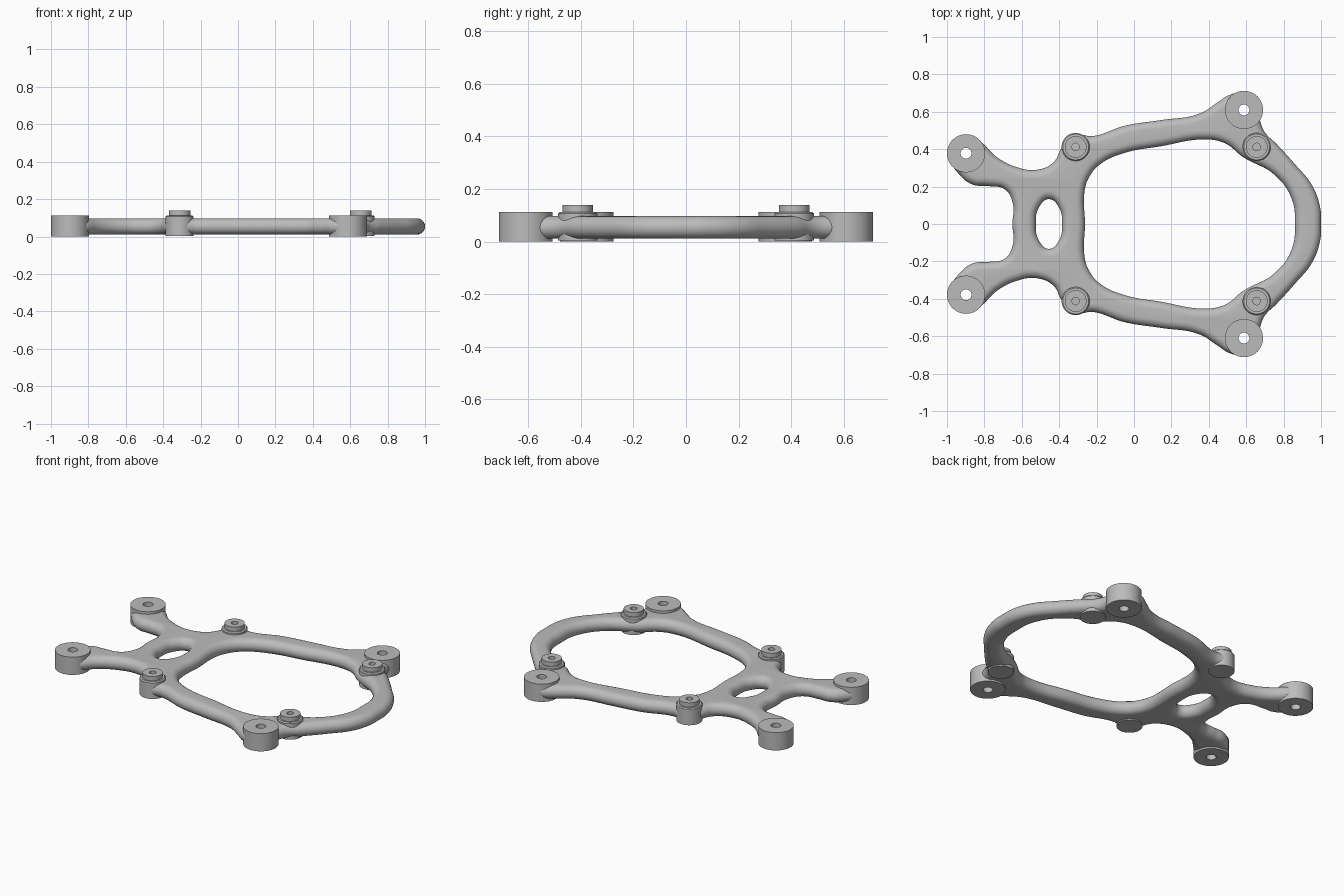
import bpy, bmesh, math

cube = bpy.data.objects.get("Cube")
if cube:
    bpy.data.objects.remove(cube, do_unlink=True)

grey = bpy.data.materials.new("plain_grey")
grey.use_nodes = True
colour = (0.5, 0.5, 0.5, 1)
grey.diffuse_color = colour
grey.node_tree.nodes["Principled BSDF"].inputs["Base Color"].default_value = colour

MID, HALF = 0.054, 0.043          # frame centre height and half thickness
BIG = {"left": (-0.898, 0.378), "right": (0.588, 0.61)}
SMALL = {"left": (-0.312, 0.412), "right": (0.656, 0.412)}


def add_mesh(name, mesh):
    obj = bpy.data.objects.new(name, mesh)
    bpy.context.collection.objects.link(obj)
    mesh.materials.clear()
    mesh.materials.append(grey)
    return obj


def smooth(obj, angle):
    bpy.ops.object.select_all(action="DESELECT")
    obj.select_set(True)
    bpy.context.view_layer.objects.active = obj
    bpy.ops.object.shade_smooth_by_angle(angle=math.radians(angle))


def lathe(name, profile, x, y, closed):
    """Turn a radius/height profile around a vertical axis."""
    bm = bmesh.new()
    verts = [bm.verts.new((r, 0, z)) for r, z in profile]
    edges = [bm.edges.new(pair) for pair in zip(verts, verts[1:])]
    if closed:
        edges.append(bm.edges.new((verts[-1], verts[0])))
    bmesh.ops.spin(bm, geom=verts + edges, cent=(0, 0, 0), axis=(0, 0, 1),
                   angle=math.tau, steps=48, use_merge=True)
    bmesh.ops.remove_doubles(bm, verts=bm.verts, dist=0.0001)
    bmesh.ops.recalc_face_normals(bm, faces=bm.faces)
    bmesh.ops.translate(bm, verts=bm.verts, vec=(x, y, 0))
    mesh = bpy.data.meshes.new(name)
    bm.to_mesh(mesh)
    bm.free()
    return add_mesh(name, mesh)


def add_loop(curve, half):
    """Add a smooth closed loop from its back half, mirrored to the front."""
    points = half + [(x, -y) for x, y in reversed(half) if y > 0]
    spline = curve.splines.new("BEZIER")
    spline.bezier_points.add(len(points) - 1)
    spline.use_cyclic_u = True
    for bp, (x, y) in zip(spline.bezier_points, points):
        bp.co = (x, y, 0)
        bp.handle_left_type = bp.handle_right_type = "AUTO"


# Frame outline and its two openings
outline = [
    (-.65, 0), (-.648, .11), (-.69, .185), (-.78, .203), (-.86, .21),
    (-.93, .26), (-.985, .36), (-.96, .43), (-.9, .465), (-.83, .445),
    (-.73, .355), (-.63, .305), (-.52, .29), (-.43, .33), (-.385, .41),
    (-.31, .475), (-.22, .47), (-.05, .525), (.14, .555), (.35, .59),
    (.44, .645), (.51, .69), (.59, .7), (.66, .64), (.675, .55),
    (.7, .49), (.76, .43), (.86, .32), (.95, .21), (.995, .09), (1, 0)]
large_opening = [
    (-.262, 0), (-.265, .17), (-.24, .25), (-.18, .32), (-.05, .38),
    (.14, .415), (.39, .452), (.49, .43), (.58, .36), (.755, .26),
    (.845, .13), (.86, 0)]
slot = [(-.525, 0), (-.51, .085), (-.455, .133), (-.4, .085), (-.385, 0)]

curve = bpy.data.curves.new("frame_outline", "CURVE")
curve.dimensions = "2D"
curve.fill_mode = "BOTH"
curve.resolution_u = 8
curve.bevel_depth = HALF
curve.bevel_resolution = 5
curve.offset = -HALF
for loop in (outline, large_opening, slot):
    add_loop(curve, loop)

# Turn the rounded outline into a welded mesh
source = bpy.data.objects.new("frame_outline", curve)
bpy.context.collection.objects.link(source)
graph = bpy.context.evaluated_depsgraph_get()
mesh = bpy.data.meshes.new_from_object(source.evaluated_get(graph))
bpy.data.objects.remove(source, do_unlink=True)
bm = bmesh.new()
bm.from_mesh(mesh)
bmesh.ops.remove_doubles(bm, verts=bm.verts, dist=0.0002)
bmesh.ops.recalc_face_normals(bm, faces=bm.faces)
bmesh.ops.translate(bm, verts=bm.verts, vec=(0, 0, MID))
bm.to_mesh(mesh)
bm.free()
frame = add_mesh("frame", mesh)

# Clear the frame inside each mounting boss so the bolt holes go through
bpy.context.view_layer.objects.active = frame
for x, y in BIG.values():
    for side in (1, -1):
        cutter = lathe("hole_cutter", [(0, -.1), (.05, -.1), (.05, .2), (0, .2)],
                       x, y * side, False)
        cutter.hide_render = True
        cut = frame.modifiers.new("bolt_hole", "BOOLEAN")
        cut.operation = "DIFFERENCE"
        cut.solver = "EXACT"
        cut.object = cutter
        bpy.context.view_layer.objects.active = frame
        bpy.ops.object.modifier_apply(modifier=cut.name)
        bpy.data.objects.remove(cutter, do_unlink=True)
smooth(frame, 50)

# Mounting bosses with through holes, and standoffs with blind holes
tube = [(.029, 0), (.102, 0), (.102, .113), (.029, .113)]
standoff = [(0, .004), (.075, .004), (.075, .106), (.069, .112), (.058, .112),
            (.058, .139), (.02, .139), (.02, .06), (0, .06)]
for side, word in ((-1, "front"), (1, "back")):
    for end, (x, y) in BIG.items():
        smooth(lathe(f"{word}_{end}_mounting_boss", tube, x, y * side, True), 30)
    for end, (x, y) in SMALL.items():
        smooth(lathe(f"{word}_{end}_standoff", standoff, x, y * side, False), 30)
